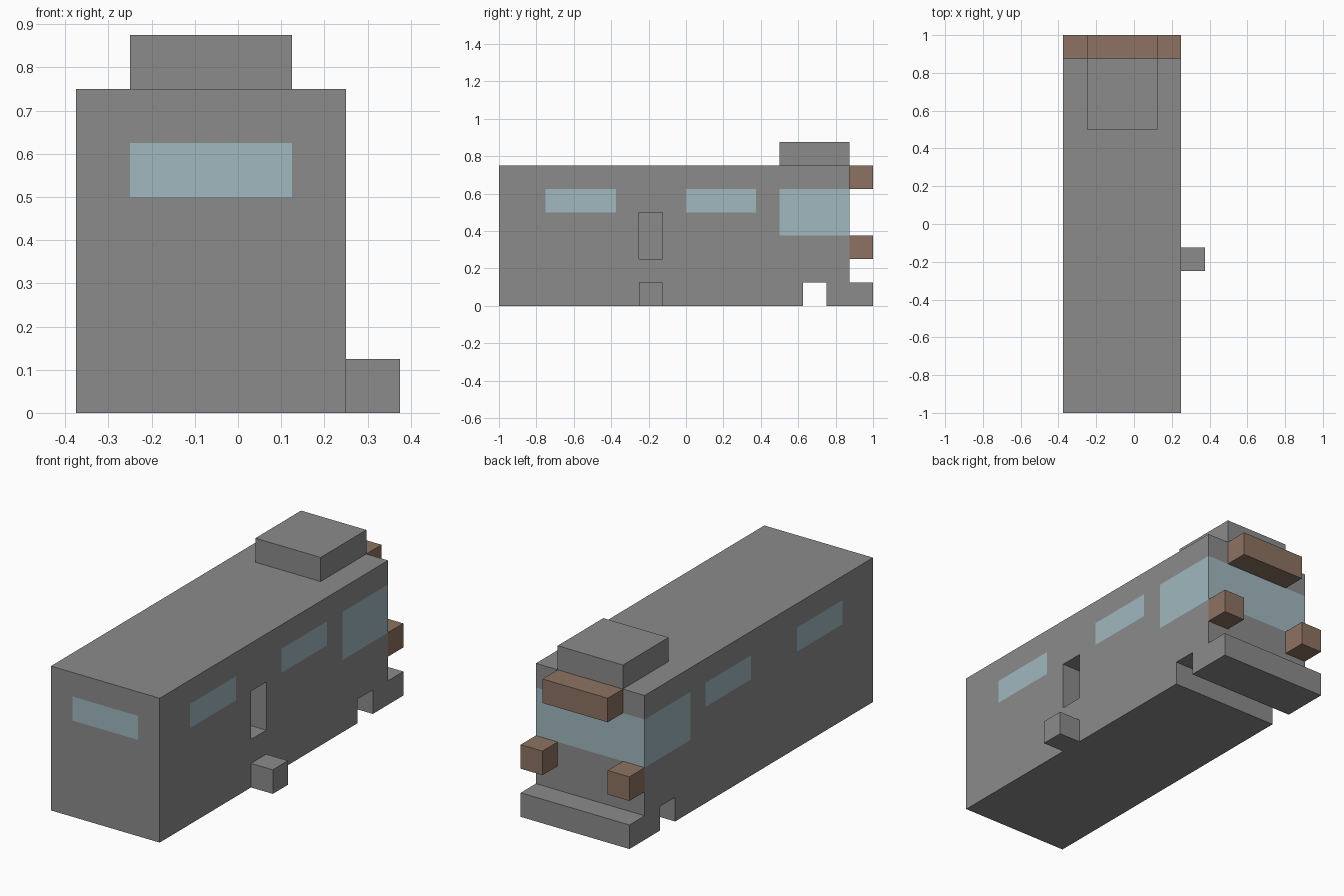
import bpy, bmesh
from mathutils import Vector

cube = bpy.data.objects.get("Cube")
if cube:
    bpy.data.objects.remove(cube, do_unlink=True)

U = 0.125  # block size; part positions below are counted in blocks


def material(name, rgb):
    m = bpy.data.materials.new(name)
    m.use_nodes = True
    m.diffuse_color = (*rgb, 1)
    m.node_tree.nodes["Principled BSDF"].inputs["Base Color"].default_value = (*rgb, 1)
    return m


GREY = material("body grey", (0.26, 0.26, 0.26))
GLASS = material("window blue", (0.35, 0.48, 0.52))
BROWN = material("lamp brown", (0.27, 0.17, 0.125))


def finish(bm, name, *mats):
    bmesh.ops.recalc_face_normals(bm, faces=bm.faces[:])
    mesh = bpy.data.meshes.new(name)
    bm.to_mesh(mesh)
    bm.free()
    for m in mats:
        mesh.materials.append(m)
    obj = bpy.data.objects.new(name, mesh)
    bpy.context.collection.objects.link(obj)
    return obj


def box(name, lo, hi, mat):
    bm = bmesh.new()
    bmesh.ops.create_cube(bm, size=1)
    for v in bm.verts:
        v.co = Vector([(a + b) / 2 + c * (b - a) for a, b, c in zip(lo, hi, v.co)]) * U
    return finish(bm, name, mat)


# Body: side profile with rear step and notch, extruded across the width
bm = bmesh.new()
profile = [(-8, 0), (5, 0), (5, 1), (6, 1), (6, 0), (8, 0), (8, 1), (7, 1), (7, 6), (-8, 6)]
side = bm.faces.new([bm.verts.new((-3 * U, y * U, z * U)) for y, z in profile])
ext = bmesh.ops.extrude_face_region(bm, geom=[side], use_keep_orig=True)
bmesh.ops.translate(bm, vec=(5 * U, 0, 0),
                    verts=[v for v in ext["geom"] if isinstance(v, bmesh.types.BMVert)])
bmesh.ops.recalc_face_normals(bm, faces=bm.faces[:])

# Cut the window and doorway outlines into the walls
for axis, cuts in ((1, (-6, -3, -2, -1, 0, 3, 4)), (2, (2, 3, 4, 5)), (0, (-2, 1))):
    for c in cuts:
        normal = Vector((0, 0, 0))
        normal[axis] = 1
        bmesh.ops.bisect_plane(bm, geom=bm.verts[:] + bm.edges[:] + bm.faces[:],
                               plane_co=normal * c * U, plane_no=normal)

# Glass and doorway faces, chosen by wall and position
doorway = []
for f in bm.faces:
    x, y, z = f.calc_center_median() / U
    n = f.normal
    high = 4 < z < 5
    tall = 3 < z < 5
    if abs(n.x) > 0.9:
        glass = high and (-6 < y < -3 or 0 < y < 3) or tall and y > 4
        if n.x > 0 and -2 < y < -1 and 2 < z < 4:
            doorway.append(f)
    elif n.y > 0.9:
        glass = tall
    else:
        glass = n.y < -0.9 and high and -2 < x < 1
    f.material_index = int(glass)

# Doorway recess
ext = bmesh.ops.extrude_face_region(bm, geom=doorway)
bmesh.ops.translate(bm, vec=(-U, 0, 0),
                    verts=[v for v in ext["geom"] if isinstance(v, bmesh.types.BMVert)])
old = [f for f in doorway if f.is_valid]
if old:
    bmesh.ops.delete(bm, geom=old, context="FACES")
finish(bm, "body", GREY, GLASS)

# Roof unit and door step
box("roof_unit", (-2, 4, 6), (1, 7, 7), GREY)
box("door_step", (2, -2, 0), (3, -1, 1), GREY)

# Rear lamps
box("upper_lamp", (-2, 7, 5), (1, 8, 6), BROWN)
for name, x in (("right_lamp", -3), ("left_lamp", 1)):
    box(name, (x, 7, 2), (x + 1, 8, 3), BROWN)
